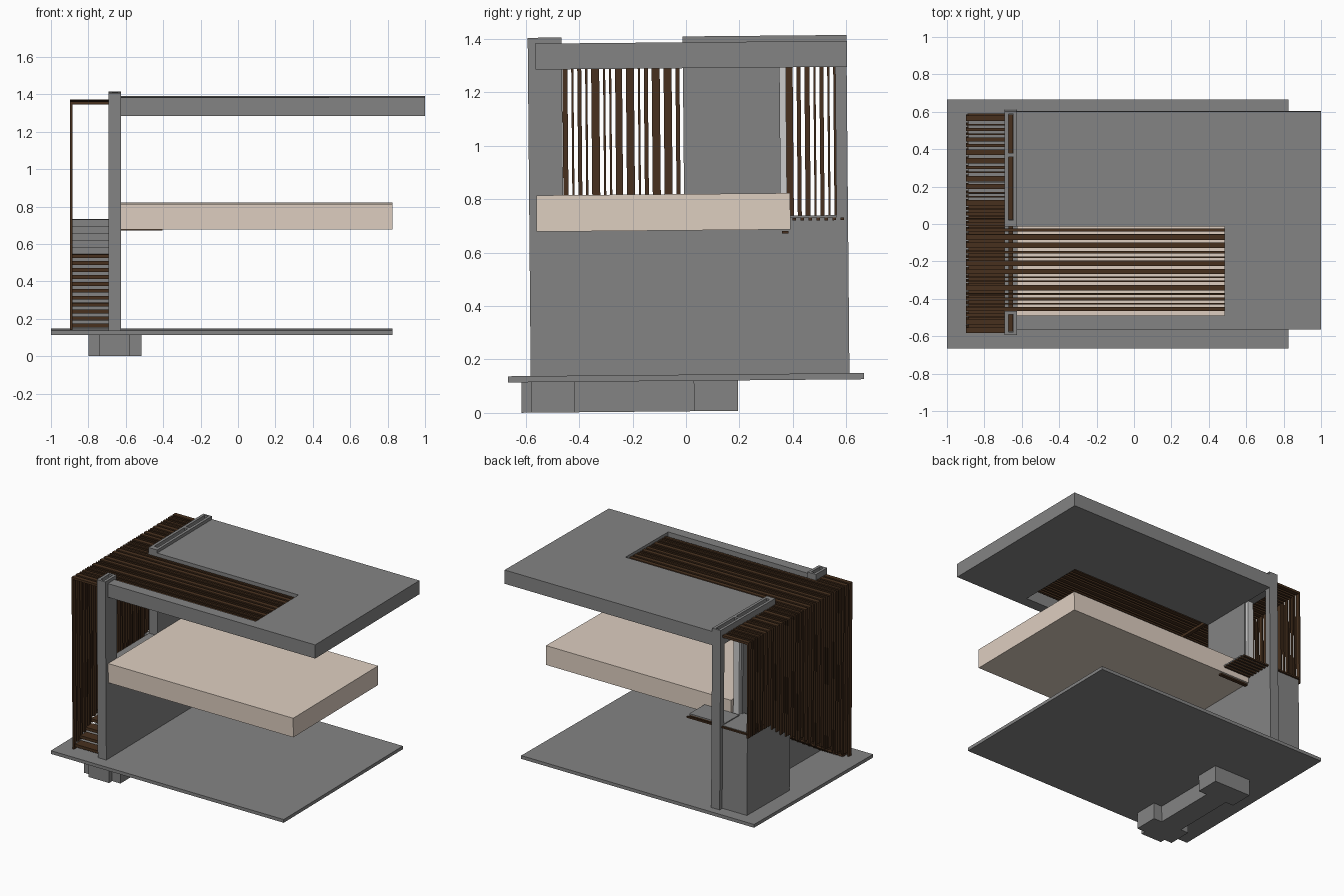
import bpy, bmesh, math

if "Cube" in bpy.data.objects:
    bpy.data.objects.remove(bpy.data.objects["Cube"])

TILT = 0.009  # the whole model leans very slightly about x


def material(name, col):
    m = bpy.data.materials.new(name)
    m.diffuse_color = (*col, 1)
    m.use_nodes = True
    m.node_tree.nodes["Principled BSDF"].inputs["Base Color"].default_value = m.diffuse_color
    return m


GREY = material("dark_concrete", (0.23, 0.23, 0.23))
BROWN = material("dark_wood", (0.063, 0.030, 0.013))
BEIGE = material("pale_slab", (0.73, 0.62, 0.53))
LIGHT = material("light_panel", (0.75, 0.75, 0.75))


def finish(name, bm, mat):
    """Apply the lean and turn the bmesh into a named object."""
    for v in bm.verts:
        x, y, z = v.co
        v.co = (x, y - TILT * z, z + TILT * y)
    me = bpy.data.meshes.new(name)
    bm.to_mesh(me)
    bm.free()
    me.materials.append(mat)
    ob = bpy.data.objects.new(name, me)
    bpy.context.collection.objects.link(ob)
    return ob


def boxes(name, items, mat=GREY):
    """One object from boxes given as (x0, x1, y0, y1, z0, z1)."""
    bm = bmesh.new()
    for x0, x1, y0, y1, z0, z1 in items:
        for v in bmesh.ops.create_cube(bm, size=1)["verts"]:
            v.co = (x0 if v.co.x < 0 else x1,
                    y0 if v.co.y < 0 else y1,
                    z0 if v.co.z < 0 else z1)
    return finish(name, bm, mat)


def prism(name, pts, axis, a, b, mat=GREY):
    """Extrude a 2D outline: axis 'z' takes (x, y) points, axis 'x' takes (y, z)."""
    bm = bmesh.new()
    f = bm.faces.new([bm.verts.new((p, q, a) if axis == "z" else (a, p, q)) for p, q in pts])
    r = bmesh.ops.extrude_face_region(bm, geom=[f])
    d = (0, 0, b - a) if axis == "z" else (b - a, 0, 0)
    bmesh.ops.translate(bm, vec=d, verts=[g for g in r["geom"] if isinstance(g, bmesh.types.BMVert)])
    bmesh.ops.recalc_face_normals(bm, faces=bm.faces)
    return finish(name, bm, mat)


def cut(ob, items):
    c = boxes(ob.name + "_cutter", items)
    c.hide_render = True
    c.display_type = "WIRE"
    m = ob.modifiers.new("cut", "BOOLEAN")
    m.operation = "DIFFERENCE"
    m.solver = "EXACT"
    m.object = c


# footing: two pads joined by a narrow strip
prism("footing", [(-.74, -.615), (-.58, -.615), (-.58, -.58), (-.515, -.58), (-.515, -.415),
                  (-.58, -.415), (-.58, .03), (-.515, .03), (-.515, .195), (-.80, .195),
                  (-.80, .03), (-.74, .03), (-.74, -.415), (-.80, -.415), (-.80, -.58),
                  (-.74, -.58)], "z", .006, .122)

# base, floor and roof slabs
boxes("base_slab", [(-1, .825, -.665, .668, .120, .143)])
boxes("floor_slab", [(-.625, .825, -.553, .397, .683, .819)], BEIGE)
roof = boxes("roof_slab", [(-.63, 1, -.552, .615, 1.290, 1.387)])
cut(roof, [(-.70, .483, -.478, 0, 1.2, 1.5)])

# tall wall with an open notch, a doorway and slots in the top
wall = boxes("wall", [(-.692, -.625, -.58, .613, .14, 1.409)])
cut(wall, [(-.8, -.5, -.453, 0, .80, 1.6),
           (-.8, -.5, .362, .570, .728, 1.30),
           (-.672, -.645, -.565, -.47, 1.33, 1.6),
           (-.672, -.645, .035, .372, 1.33, 1.6),
           (-.672, -.645, .392, .600, 1.33, 1.6)])
boxes("door_jamb", [(-.68, -.635, .362, .385, .68, 1.30)], LIGHT)
boxes("slat_beam", [(-.671, -.646, -.562, .598, 1.335, 1.356)], BROWN)

# stairs: brown open treads below, solid stepped block above
Y0, Z0, RUN, RISE, N, OPEN = -.56, .145, .0605, .0365, 16, 11
boxes("stair_treads", [(-.886, -.692, Y0 + i * RUN, Y0 + (i + 1) * RUN + .01,
                        Z0 + (i + 1) * RISE - .022, Z0 + (i + 1) * RISE - .002)
                       for i in range(OPEN)], BROWN)
outline = [(Y0 + OPEN * RUN, Z0)]
for i in range(OPEN, N):
    z = Z0 + (i + 1) * RISE
    outline += [(Y0 + i * RUN, z), (Y0 + (i + 1) * RUN, z)]
outline[-1] = (.585, outline[-1][1])
outline.append((.585, Z0))
prism("stair_block", outline, "x", -.886, -.692)

# landing: grey plate on thin boards, with a lower edge step
boxes("landing_plate", [(-.692, -.42, .398, .570, .727, .735)])
boxes("landing_boards", [(-.89, -.42, .405 + i * .03, .418 + i * .03, .716, .7265)
                         for i in range(7)], BROWN)
boxes("landing_step", [(-.625, -.405, .365, .39, .668, .678)], BROWN)

# slatted screen: boards over the top and down the outer side, irregular widths
WIDTHS = [.019, .008, .015, .008, .030, .008, .008, .026, .030, .008, .015, .030, .030, .015]
GAP = .0145
top, side = [], []
y, k = -.570, -3
while y < .60:
    w = WIDTHS[k % len(WIDTHS)]
    x1 = .483 if -.478 < y and y + w < .02 else -.692
    top.append((-.897, x1, y, min(y + w, 0) if x1 > 0 else y + w, 1.352, 1.368))
    step = min(max(math.ceil((y + w - Y0) / RUN), 0), N)
    side.append((-.897, -.886, y, y + w, Z0 + max(step - 1, 0) * RISE, 1.352))
    y += w + GAP
    k += 1
boxes("roof_slats", top, BROWN)
boxes("side_slats", side, BROWN)
